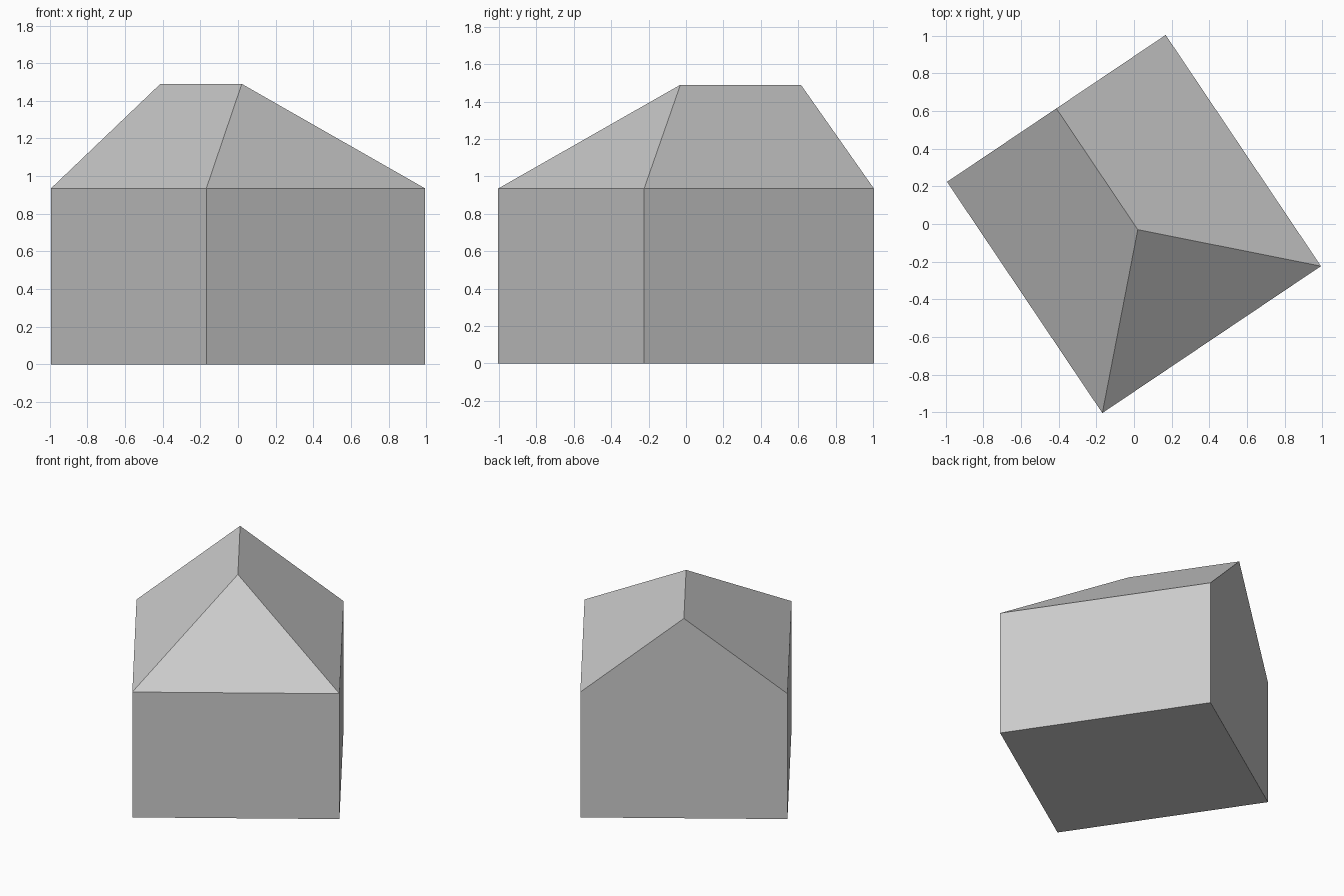
import bpy
import bmesh
import math

cube = bpy.data.objects.get("Cube")
if cube:
    bpy.data.objects.remove(cube, do_unlink=True)

WIDTH, LENGTH = 1.40, 1.48
EAVE, RIDGE = 0.935, 1.49
HIP_Y = -0.036                      # front end of the ridge
TURN = math.radians(33.9)           # the building stands at an angle

grey = bpy.data.materials.new("plain grey")
grey.use_nodes = True
colour = (0.6, 0.6, 0.6, 1)
grey.diffuse_color = colour
grey.node_tree.nodes["Principled BSDF"].inputs["Base Color"].default_value = colour


def finish(name, bm):
    bmesh.ops.recalc_face_normals(bm, faces=bm.faces)
    mesh = bpy.data.meshes.new(name)
    bm.to_mesh(mesh)
    bm.free()
    mesh.materials.append(grey)
    obj = bpy.data.objects.new(name, mesh)
    obj.rotation_euler.z = TURN
    bpy.context.collection.objects.link(obj)


x, y = WIDTH / 2, LENGTH / 2

# Walls: the gable outline runs through the building, with an open top
bm = bmesh.new()
floor = [bm.verts.new((sx * x, sy * y, 0)) for sx, sy in ((-1, -1), (1, -1), (1, 1), (-1, 1))]
top = [bm.verts.new((v.co.x, v.co.y, EAVE)) for v in floor]
bm.faces.new(floor[::-1])
for i in (0, 1, 3):
    j = (i + 1) % 4
    bm.faces.new((floor[i], floor[j], top[j], top[i]))
# Back wall rises into the gable
peak = bm.verts.new((0, y, RIDGE))
bm.faces.new((floor[2], floor[3], top[3], peak, top[2]))
finish("walls", bm)

# Roof: two slopes, hipped at the front
bm = bmesh.new()
front_l, front_r, back_r, back_l = [
    bm.verts.new((sx * x, sy * y, EAVE)) for sx, sy in ((-1, -1), (1, -1), (1, 1), (-1, 1))]
hip = bm.verts.new((0, HIP_Y, RIDGE))
peak = bm.verts.new((0, y, RIDGE))
bm.faces.new((front_l, front_r, hip))
bm.faces.new((front_r, back_r, peak, hip))
bm.faces.new((back_l, front_l, hip, peak))
finish("roof", bm)
